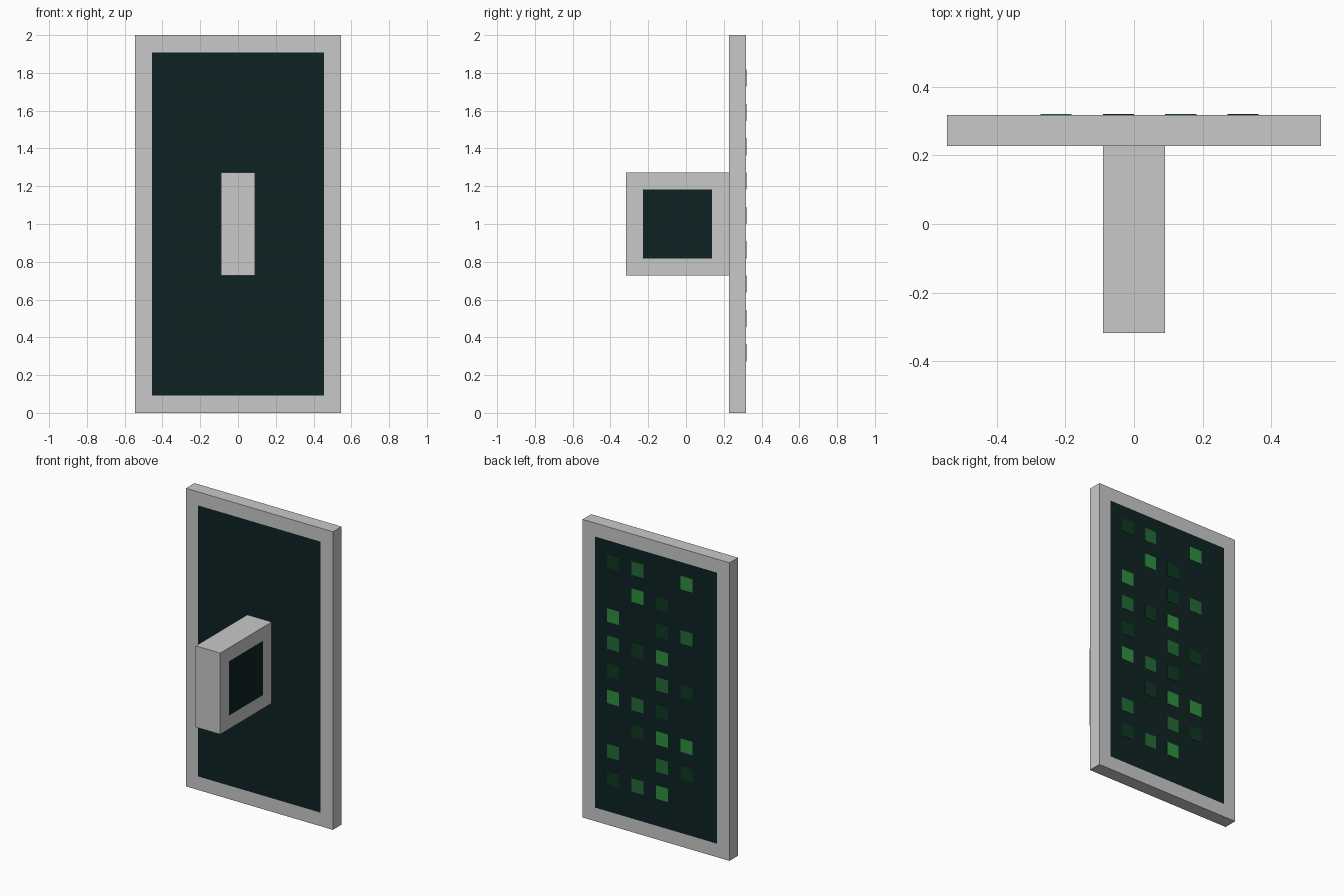
import bpy, bmesh
from mathutils import Vector

if "Cube" in bpy.data.objects:
    bpy.data.objects.remove(bpy.data.objects["Cube"])

U = 2 / 22  # one block unit: the panel is 12 x 1 x 22 units


def material(name, rgb):
    m = bpy.data.materials.new(name)
    m.diffuse_color = (*rgb, 1)
    m.use_nodes = True
    m.node_tree.nodes["Principled BSDF"].inputs["Base Color"].default_value = m.diffuse_color
    return m


GREY = material("casing grey", (0.584, 0.584, 0.584))
SCREEN = material("screen dark teal", (0.0044, 0.0165, 0.0174))
GREENS = {
    "b": material("bright green", (0.0296, 0.275, 0.053)),
    "m": material("mid green", (0.0176, 0.147, 0.0356)),
    "d": material("dark green", (0.0044, 0.0395, 0.0152)),
}


def add_box(bm, lo, hi, mat=0):
    """Box between two corners, all faces with one material slot."""
    lo, hi = Vector(lo), Vector(hi)
    verts = bmesh.ops.create_cube(bm, size=1)["verts"]
    for v in verts:
        v.co = (lo + hi) / 2 + v.co * (hi - lo)
    for f in {f for v in verts for f in v.link_faces}:
        f.material_index = mat


def finish(bm, name, mats):
    me = bpy.data.meshes.new(name)
    bm.normal_update()
    bm.to_mesh(me)
    bm.free()
    for m in mats:
        me.materials.append(m)
    bpy.context.collection.objects.link(bpy.data.objects.new(name, me))


def framed_box(name, lo, hi, axis):
    """Grey box with a one-unit border around a dark screen on both sides facing the axis."""
    bm = bmesh.new()
    add_box(bm, lo, hi)
    bm.normal_update()
    sides = [f for f in bm.faces if abs(f.normal[axis]) > 0.9]
    bmesh.ops.inset_individual(bm, faces=sides, thickness=U, use_even_offset=True)
    for f in sides:
        f.material_index = 1
    finish(bm, name, [GREY, SCREEN])


# Upright panel with screens front and back
framed_box("main_panel", (-6 * U, 2.5 * U, 0), (6 * U, 3.5 * U, 22 * U), 1)

# Block on the front, with screens on its left and right sides
framed_box("front_block", (-U, -3.5 * U, 8 * U), (U, 2.5 * U, 14 * U), 0)

# Indicator lights on the back: columns run from +x to -x, rows from the top down
columns = ["d.bmdb.md", "mb.d.md.m", ".ddbmdbmb", "b.m.d.bd."]
keys = list(GREENS)
bm = bmesh.new()
for c, column in enumerate(columns):
    for r, key in enumerate(column):
        if key != ".":
            x = (4 - 2 * c) * U
            z = (20 - 2 * r) * U
            add_box(bm, (x - U, 3.5 * U - 0.002, z - U),
                    (x, 3.5 * U + 0.002, z), keys.index(key))
finish(bm, "indicator_lights", GREENS.values())
